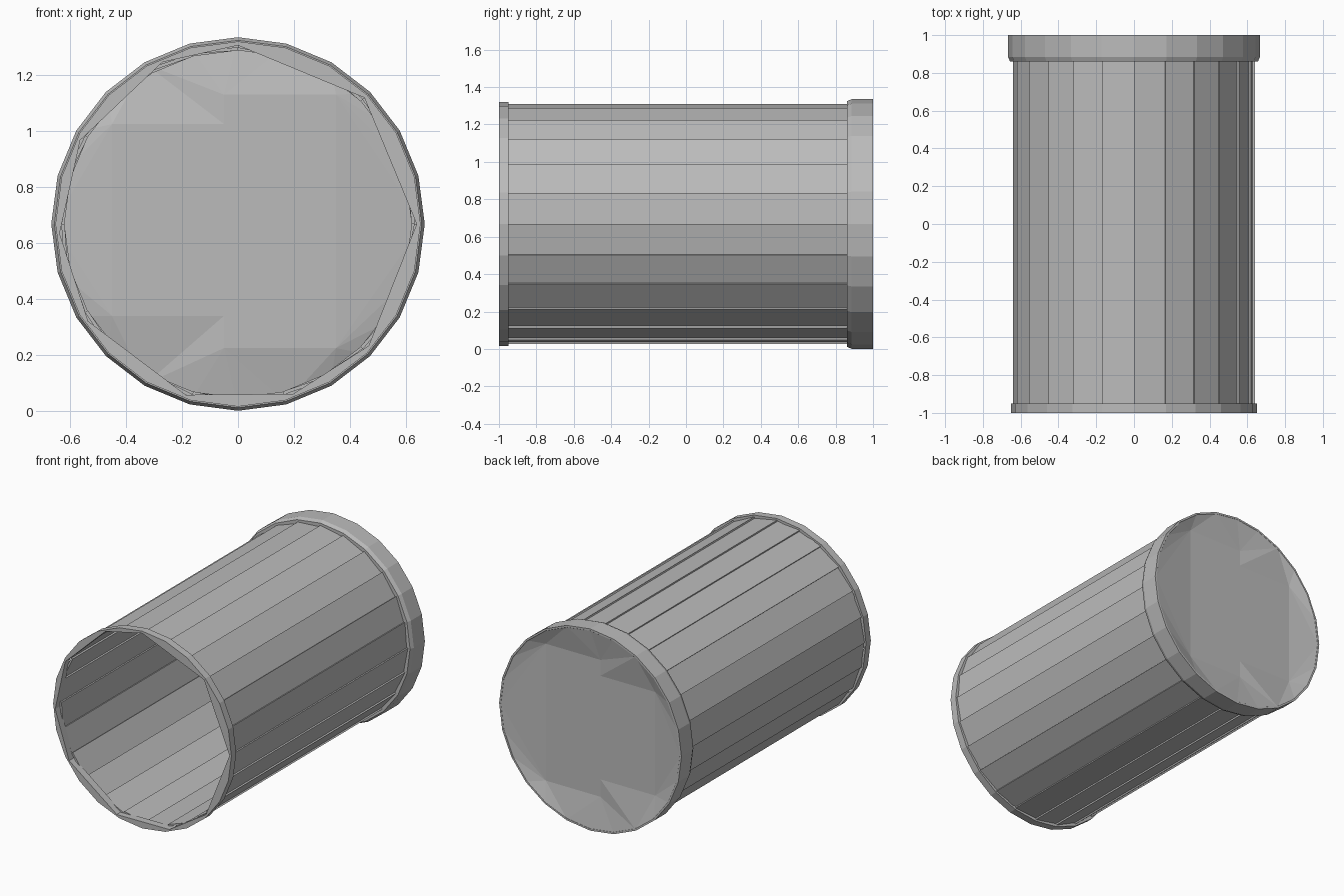
import bpy, bmesh, math
from mathutils import Vector

cube = bpy.data.objects.get("Cube")
if cube:
    bpy.data.objects.remove(cube)

grey = bpy.data.materials.new("plain grey")
grey.use_nodes = True
colour = (0.5, 0.5, 0.5, 1)
grey.diffuse_color = colour
grey.node_tree.nodes["Principled BSDF"].inputs["Base Color"].default_value = colour

SIDES = 24
STEP = math.tau / SIDES
AXIS_Z = 0.668


def polar(radius, angle, y):
    return Vector((radius * math.cos(angle), y, AXIS_Z + radius * math.sin(angle)))


def finish(name, bm):
    bmesh.ops.recalc_face_normals(bm, faces=bm.faces)
    mesh = bpy.data.meshes.new(name)
    bm.to_mesh(mesh)
    bm.free()
    mesh.materials.append(grey)
    obj = bpy.data.objects.new(name, mesh)
    bpy.context.collection.objects.link(obj)
    return obj


def lathe(name, profile):
    """Sweep (radius, y) points round the long axis; the profile is closed."""
    bm = bmesh.new()
    rings = [[bm.verts.new(polar(r, i * STEP, y)) for r, y in profile]
             for i in range(SIDES)]
    count = len(profile)
    for i in range(SIDES):
        a, b = rings[i], rings[(i + 1) % SIDES]
        for j in range(count):
            k = (j + 1) % count
            bm.faces.new((a[j], a[k], b[k], b[j]))
    return finish(name, bm)


# Wall of thin overlapping boards, each slightly tilted
bm = bmesh.new()
for i in range(SIDES):
    start, end = i * STEP, (i + 1) * STEP
    corners = [(0.631, start), (0.641, end), (0.629, end), (0.619, start)]
    near = [bm.verts.new(polar(r, a, -0.96)) for r, a in corners]
    far = [bm.verts.new(polar(r, a, 0.9)) for r, a in corners]
    bm.faces.new(near)
    bm.faces.new(far)
    for j in range(4):
        k = (j + 1) % 4
        bm.faces.new((near[j], near[k], far[k], far[j]))
finish("wall_boards", bm)

# Thin lip with an uneven many-sided opening
opening = [math.radians(a) for a in (-177, -147, -107, -72, -43, 0, 45, 90, 115, 152)]
bm = bmesh.new()
loops = []
for y in (-1, -0.95):
    outer = [bm.verts.new(polar(0.652, i * STEP, y)) for i in range(SIDES)]
    inner = [bm.verts.new(polar(0.638, a, y)) for a in opening]
    edges = [bm.edges.new((ring[i], ring[(i + 1) % len(ring)]))
             for ring in (outer, inner) for i in range(len(ring))]
    bmesh.ops.triangle_fill(bm, edges=edges, use_beauty=True, normal=(0, -1, 0))
    loops.append((outer, inner))
for front, back in zip(*loops):
    for i in range(len(front)):
        k = (i + 1) % len(front)
        bm.faces.new((front[i], front[k], back[k], back[i]))
finish("front_lip", bm)

# Wider band at the closed end
lathe("back_band", [(0.62, 0.86), (0.656, 0.86), (0.667, 0.885), (0.667, 1), (0.655, 1), (0.63, 0.97)])

# Shallow dished end with a stepped flat panel
panel = [(-0.45, 0.34), (-0.05, 0.34), (-0.05, 0.225), (0.35, 0.225),
         (0.35, 1.13), (-0.05, 1.13), (-0.05, 1.025), (-0.45, 1.025)]
bm = bmesh.new()
outer = [bm.verts.new(polar(0.66, i * STEP, 1)) for i in range(SIDES)]
inner = [bm.verts.new((x, 1, z)) for x, z in panel]
edges = [bm.edges.new((ring[i], ring[(i + 1) % len(ring)]))
         for ring in (outer, inner) for i in range(len(ring))]
bmesh.ops.triangle_fill(bm, edges=edges, use_beauty=True, normal=(0, 1, 0))
bm.faces.new(inner)
for v in inner:
    v.co.y = 0.965
finish("back_end", bm)
